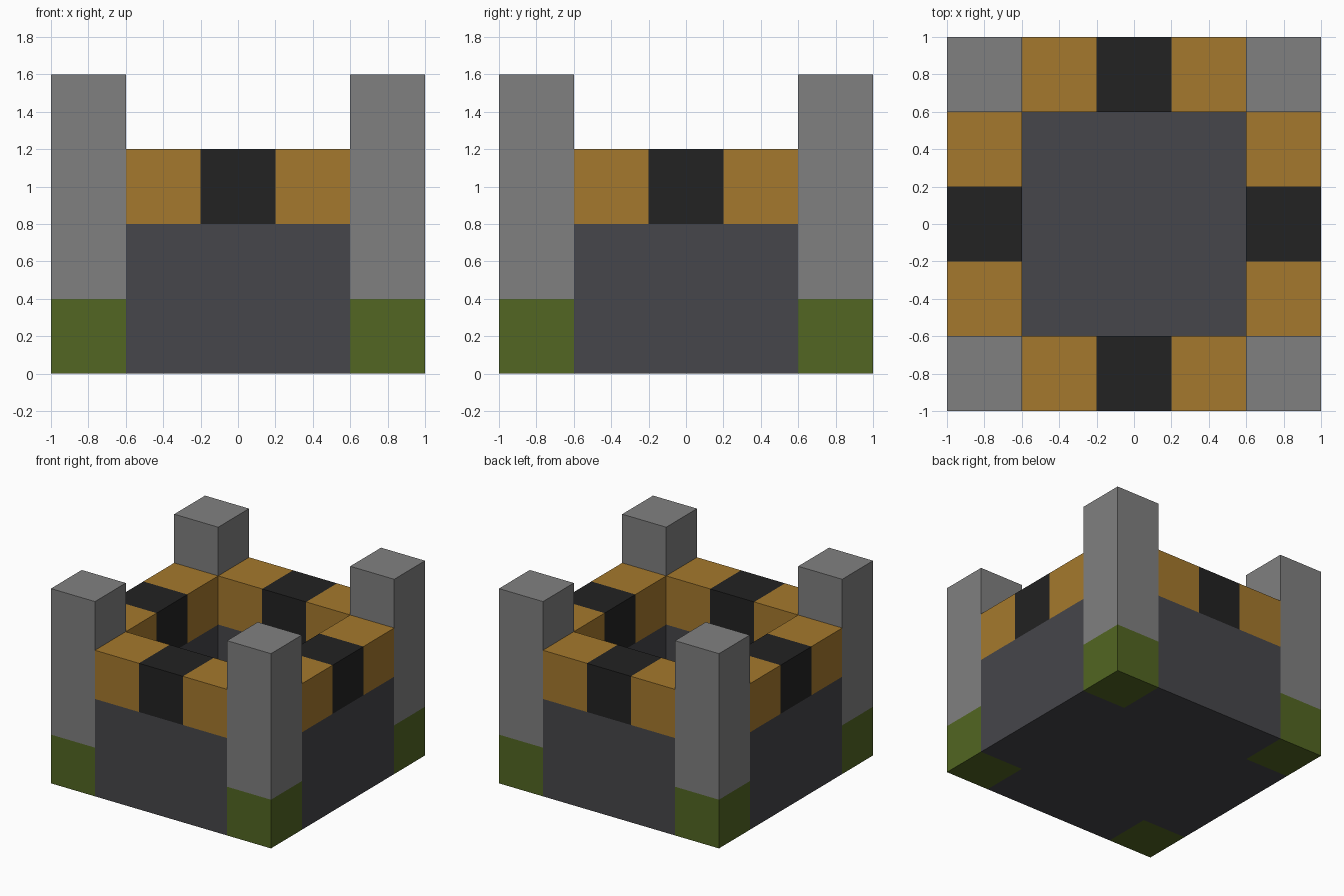
import bpy
import bmesh
from mathutils import Vector

cube = bpy.data.objects.get("Cube")
if cube:
    bpy.data.objects.remove(cube, do_unlink=True)

BLOCK = 0.4   # edge length of one building block
SIDE = 5      # blocks along each side


def material(name, rgb):
    mat = bpy.data.materials.new(name)
    mat.use_nodes = True
    colour = (*rgb, 1.0)
    mat.diffuse_color = colour
    bsdf = next(n for n in mat.node_tree.nodes if n.type == "BSDF_PRINCIPLED")
    bsdf.inputs["Base Color"].default_value = colour
    bsdf.inputs["Roughness"].default_value = 0.9
    return mat


stone = material("light_stone", (0.216, 0.216, 0.216))
moss = material("moss_green", (0.084, 0.133, 0.016))
slate = material("dark_slate", (0.061, 0.061, 0.069))
ochre = material("ochre", (0.376, 0.191, 0.026))
black = material("black", (0.016, 0.016, 0.016))

# Plan of the keep: corner columns, the four sides between them, and the court
ends = (0, SIDE - 1)
inner = range(1, SIDE - 1)
middle = SIDE // 2
corners = [(i, j) for i in ends for j in ends]
sides = [(i, j) for e in ends for t in inner for i, j in ((e, t), (t, e))]
court = [(i, j) for i in inner for j in inner]


def stack(plan, levels):
    return {(i, j, k) for i, j in plan for k in levels}


parts = {
    "tower_feet": (stack(corners, [0]), moss),
    "tower_shafts": (stack(corners, [1, 2, 3]), stone),
    "walls": (stack(sides, [0, 1]), slate),
    "court_floor": (stack(court, [0]), slate),
    "parapet_ends": (stack([c for c in sides if middle not in c], [2]), ochre),
    "parapet_centres": (stack([c for c in sides if middle in c], [2]), black),
}
occupied = set().union(*(cells for cells, _ in parts.values()))


def build(name, cells, mat):
    """Join blocks into one shell, keeping only faces open to the air."""
    bm = bmesh.new()
    for cell in sorted(cells):
        centre = Vector((cell[0] - middle, cell[1] - middle, cell[2] + 0.5)) * BLOCK
        for axis in range(3):
            for sign in (-1, 1):
                step = Vector((0, 0, 0))
                step[axis] = sign
                if tuple(int(c + s) for c, s in zip(cell, step)) in occupied:
                    continue
                # Quad on this side of the block, wound to face outward
                u = Vector((0, 0, 0))
                u[(axis + 1) % 3] = 1
                v = step.cross(u)
                quad = [step - u - v, step + u - v, step + u + v, step - u + v]
                bm.faces.new([bm.verts.new(centre + q * BLOCK / 2) for q in quad])
    bmesh.ops.remove_doubles(bm, verts=bm.verts, dist=0.001)
    bmesh.ops.dissolve_limit(bm, angle_limit=0.01, verts=bm.verts, edges=bm.edges)
    mesh = bpy.data.meshes.new(name)
    bm.to_mesh(mesh)
    bm.free()
    mesh.materials.append(mat)
    obj = bpy.data.objects.new(name, mesh)
    bpy.context.collection.objects.link(obj)


for part_name, (part_cells, part_mat) in parts.items():
    build(part_name, part_cells, part_mat)
